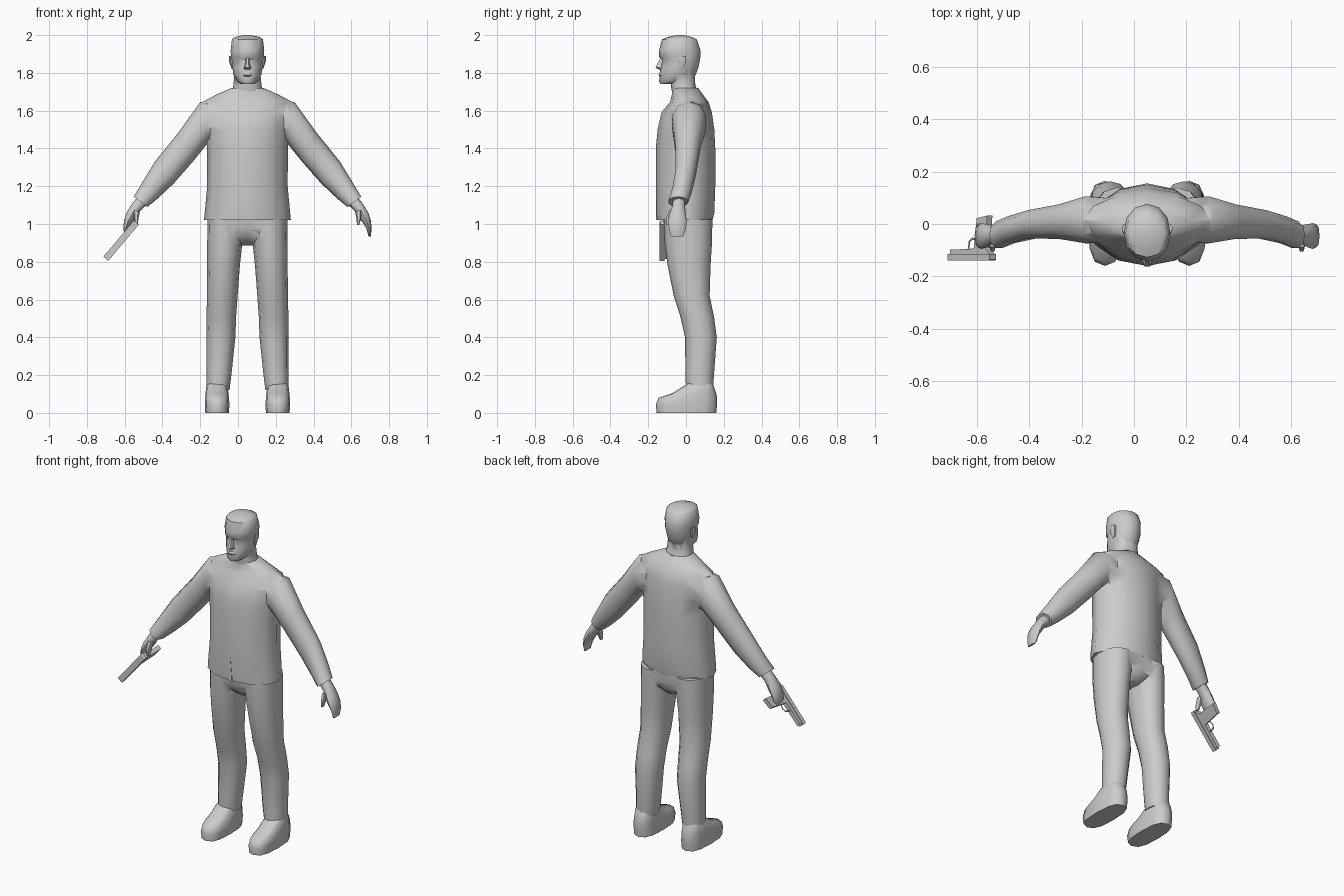
import bpy, bmesh, math
from mathutils import Matrix

CX = 0.05  # body mid-line
grey = bpy.data.materials.new("plain_grey")
grey.diffuse_color = (0.6, 0.6, 0.6, 1)


def select(ob):
    bpy.ops.object.select_all(action='DESELECT')
    bpy.context.view_layer.objects.active = ob
    ob.select_set(True)


def finish(name, bm, angle=50):
    bmesh.ops.recalc_face_normals(bm, faces=bm.faces)
    me = bpy.data.meshes.new(name)
    bm.to_mesh(me)
    bm.free()
    ob = bpy.data.objects.new(name, me)
    bpy.context.collection.objects.link(ob)
    me.materials.append(grey)
    select(ob)
    bpy.ops.object.shade_smooth_by_angle(angle=math.radians(angle))
    return ob


def fuse(base, parts):
    """Union the parts into the base and re-shade it."""
    select(base)
    for part in parts:
        mod = base.modifiers.new("union", 'BOOLEAN')
        mod.operation = 'UNION'
        mod.solver = 'EXACT'
        mod.object = part
        bpy.ops.object.modifier_apply(modifier=mod.name)
    for part in parts:
        bpy.data.objects.remove(part)
    bpy.ops.object.shade_smooth_by_angle(angle=math.radians(65))


def loft(name, rings, side=1, n=12, p=2.2, angle=50):
    """Each ring runs between two x,z points and from y0 to y1."""
    bm = bmesh.new()
    loops = []
    for ax, az, bx, bz, y0, y1 in rings:
        loop = []
        for i in range(n):
            t = 2 * math.pi * i / n
            c, s = [math.copysign(abs(v) ** (2 / p), v) if abs(v) > 1e-6 else 0
                    for v in (math.cos(t), math.sin(t))]
            x = (ax + bx) / 2 + c * (bx - ax) / 2
            z = (az + bz) / 2 + c * (bz - az) / 2
            y = (y0 + y1) / 2 + s * (y1 - y0) / 2
            loop.append(bm.verts.new((CX + side * x, y, z)))
        loops.append(loop)
    for a, b in zip(loops, loops[1:]):
        for i in range(n):
            j = (i + 1) % n
            bm.faces.new((a[i], a[j], b[j], b[i]))
    bm.faces.new(loops[0])
    bm.faces.new(loops[-1])
    return finish(name, bm, angle)


def level(rows):
    """Symmetric horizontal rings: z, half width, y0, y1."""
    return [(-w, z, w, z, y0, y1) for z, w, y0, y1 in rows]


def prism(name, pts, half, matrix):
    """Outline in local x,y, thickened along local z."""
    bm = bmesh.new()
    f = bm.faces.new([bm.verts.new((x, y, -half)) for x, y in pts])
    g = bmesh.ops.extrude_face_region(bm, geom=[f])
    bmesh.ops.translate(bm, vec=(0, 0, 2 * half),
                        verts=[v for v in g['geom'] if isinstance(v, bmesh.types.BMVert)])
    bmesh.ops.transform(bm, matrix=matrix, verts=bm.verts)
    return finish(name, bm, 25)


# jacket body with sloping shoulders
jacket = loft("jacket", level([
    (1.02, 0.23, -0.155, 0.14), (1.06, 0.226, -0.16, 0.15), (1.20, 0.213, -0.16, 0.155),
    (1.40, 0.214, -0.16, 0.155), (1.50, 0.222, -0.15, 0.15), (1.59, 0.235, -0.13, 0.137),
    (1.645, 0.24, -0.085, 0.12), (1.685, 0.165, -0.075, 0.09), (1.72, 0.085, -0.075, 0.065)]),
    p=1.95)
# overlapping front edge of the jacket
prism("jacket_front_edge", [(0, 1.02), (0.02, 1.02), (0.01, 1.16), (0, 1.16)], 0.004,
      Matrix.Translation((CX, -0.155, 0)) @ Matrix.Rotation(math.pi / 2, 4, 'X'))

# head and neck
head = loft("head", level([
    (1.742, 0.035, -0.135, -0.04), (1.755, 0.055, -0.143, 0.02), (1.79, 0.074, -0.138, 0.052),
    (1.83, 0.08, -0.136, 0.066), (1.868, 0.085, -0.126, 0.074), (1.885, 0.087, -0.142, 0.076),
    (1.92, 0.089, -0.142, 0.077), (1.978, 0.082, -0.127, 0.057), (1.99, 0.065, -0.095, 0.03),
    (2.0, 0.02, -0.05, -0.01)]), p=2.1)
neck = loft("neck", level([(1.68, 0.09, -0.07, 0.08), (1.73, 0.075, -0.08, 0.05),
                           (1.80, 0.068, -0.08, 0.045)]))
fuse(head, [neck])
# nose and lips
loft("nose", level([(1.818, 0.016, -0.145, -0.11), (1.828, 0.019, -0.165, -0.11),
                    (1.842, 0.013, -0.157, -0.11), (1.88, 0.009, -0.138, -0.11)]), n=6)
loft("lips", level([(1.782, 0.02, -0.142, -0.11), (1.79, 0.028, -0.147, -0.11),
                    (1.803, 0.022, -0.142, -0.11)]), n=6)

# seat of the trousers
trousers = loft("trousers", level([
    (0.887, 0.04, -0.04, 0.09), (0.93, 0.115, -0.095, 0.13),
    (0.975, 0.19, -0.115, 0.138), (1.03, 0.21, -0.12, 0.14)]))

sleeves, legs = [], []
for side, tag in ((1, "left"), (-1, "right")):
    # ear
    loft(tag + "_ear", [(0.07, 1.825, 0.083, 1.82, -0.035, -0.01),
                        (0.07, 1.86, 0.097, 1.86, -0.04, 0.002),
                        (0.07, 1.885, 0.097, 1.89, -0.035, 0.002)], side, n=6)
    # trouser leg
    legs.append(loft(tag + "_leg", [
        (0.012, 1.025, 0.212, 1.025, -0.118, 0.14), (0.028, 0.89, 0.213, 0.89, -0.112, 0.137),
        (0.04, 0.78, 0.213, 0.78, -0.097, 0.13), (0.052, 0.62, 0.214, 0.62, -0.065, 0.125),
        (0.06, 0.51, 0.217, 0.51, -0.03, 0.148), (0.064, 0.40, 0.218, 0.40, -0.005, 0.163),
        (0.085, 0.20, 0.217, 0.20, -0.003, 0.148), (0.095, 0.12, 0.217, 0.12, 0.0, 0.143)],
        side, p=2.1))
    # shoe
    loft(tag + "_shoe", [
        (0.098, 0, 0.223, 0, -0.155, 0.16), (0.095, 0.045, 0.226, 0.045, -0.16, 0.165),
        (0.098, 0.08, 0.224, 0.08, -0.145, 0.165), (0.10, 0.102, 0.222, 0.105, -0.075, 0.16),
        (0.105, 0.14, 0.218, 0.14, -0.015, 0.148), (0.115, 0.155, 0.21, 0.155, 0.005, 0.14)],
        side, p=2.7)
    # sleeve
    sleeves.append(loft(tag + "_sleeve", [
        (0.12, 1.665, 0.12, 1.46, -0.07, 0.10), (0.25, 1.645, 0.208, 1.43, -0.078, 0.11),
        (0.365, 1.485, 0.285, 1.335, -0.06, 0.078), (0.49, 1.33, 0.39, 1.215, -0.058, 0.055),
        (0.56, 1.215, 0.475, 1.135, -0.075, 0.032), (0.602, 1.145, 0.53, 1.09, -0.095, 0.012)],
        side, n=10, p=2.1))
    # hand, a little shorter on the gripping side
    tip = 0.935 if side > 0 else 0.955
    loft(tag + "_hand", [
        (0.585, 1.14, 0.535, 1.10, -0.07, -0.005), (0.612, 1.105, 0.567, 1.07, -0.075, -0.005),
        (0.64, 1.06, 0.59, 1.03, -0.09, 0.0), (0.653, 1.02, 0.612, 1.005, -0.095, 0.003),
        (0.658, 0.975, 0.63, 0.975, -0.09, 0.0), (0.653, tip, 0.641, tip, -0.08, -0.015)],
        side, n=8)
    loft(tag + "_thumb", [
        (0.605, 1.075, 0.57, 1.065, -0.09, -0.05), (0.602, 1.035, 0.577, 1.03, -0.108, -0.065),
        (0.592, 0.995, 0.58, 0.995, -0.105, -0.08)], side, n=6)
fuse(jacket, sleeves)
fuse(trousers, legs)

# pistol held sideways: local x runs to the muzzle, local y down the grip
aim = Matrix.Translation((-0.545, 0, 1.0)) @ Matrix.Rotation(math.radians(130), 4, 'Y')
prism("pistol_slide", [(-0.01, -0.135), (0, -0.14), (0.24, -0.14), (0.24, -0.115),
                       (-0.01, -0.115)], 0.017, aim)
prism("pistol_frame", [(-0.005, -0.116), (0.23, -0.116), (0.23, -0.098), (0.088, -0.094),
                       (0.07, 0.022), (0.008, 0.032), (0.02, -0.09)], 0.013, aim)
# trigger guard as a bent tube
cu = bpy.data.curves.new("trigger_guard", 'CURVE')
cu.dimensions = '3D'
cu.bevel_depth = 0.004
cu.bevel_resolution = 0
path = [(0.08, -0.062), (0.11, -0.055), (0.128, -0.065), (0.135, -0.098)]
sp = cu.splines.new('POLY')
sp.points.add(len(path) - 1)
for pt, (x, y) in zip(sp.points, path):
    pt.co = (x, y, 0, 1)
guard = bpy.data.objects.new("trigger_guard", cu)
guard.matrix_world = aim
cu.materials.append(grey)
bpy.context.collection.objects.link(guard)
